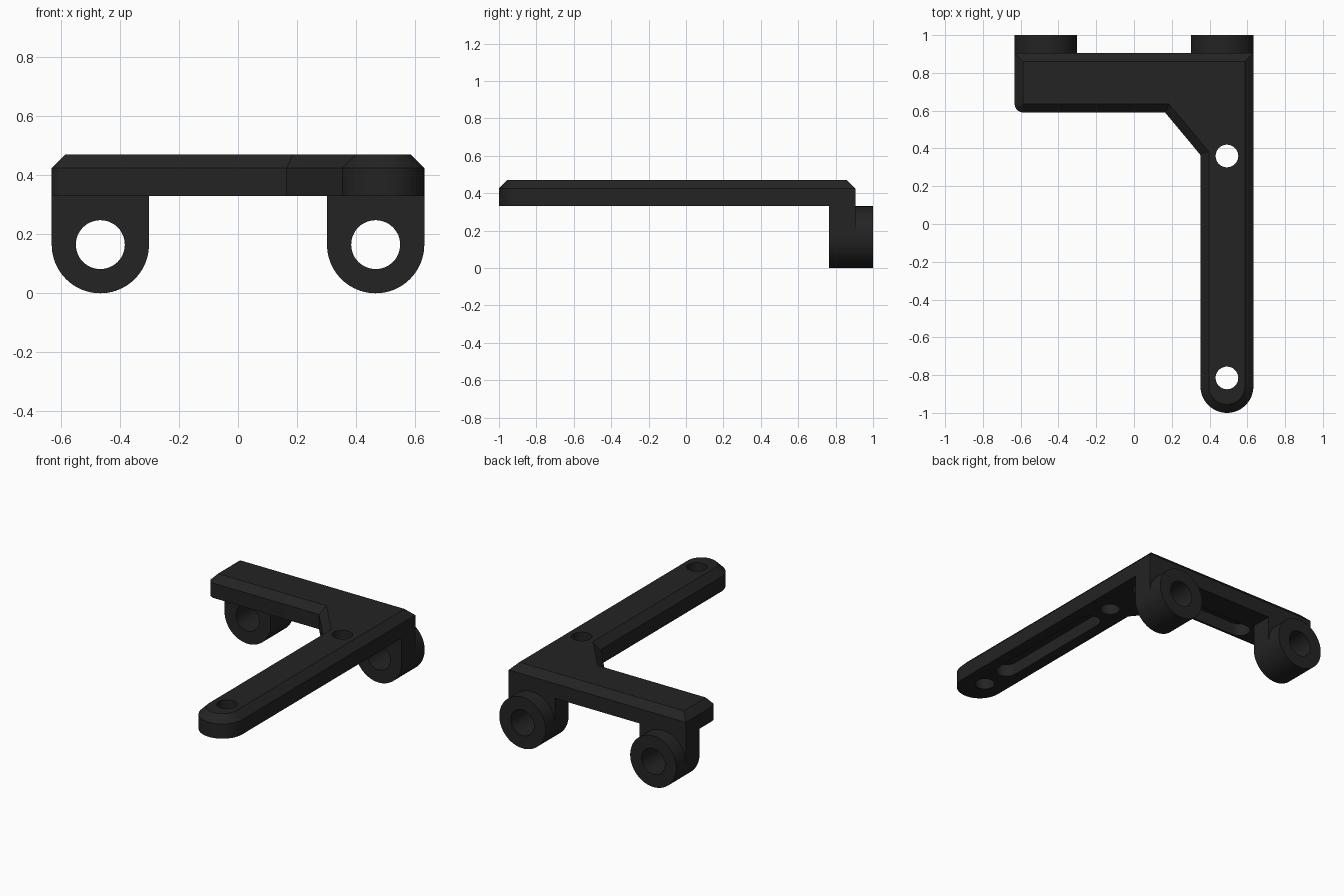
import bpy, bmesh, math
from mathutils import Vector

if "Cube" in bpy.data.objects:
    bpy.data.objects.remove(bpy.data.objects["Cube"])

black = bpy.data.materials.new("black_plastic")
black.diffuse_color = (0.017, 0.017, 0.017, 1)
black.use_nodes = True
black.node_tree.nodes["Principled BSDF"].inputs["Base Color"].default_value = black.diffuse_color


def arc(cx, cy, r, a0, a1, n):
    """Points on an arc, angles in degrees."""
    return [(cx + r * math.cos(math.radians(a0 + (a1 - a0) * i / n)),
             cy + r * math.sin(math.radians(a0 + (a1 - a0) * i / n))) for i in range(n + 1)]


def circle(cx, cy, r, n=48):
    return arc(cx, cy, r, 0, 360, n)[:-1]


def inset(points, d):
    """Move every side of a counter-clockwise outline inwards by d."""
    out = []
    for i, p in enumerate(points):
        a, b, c = Vector(points[i - 1]), Vector(p), Vector(points[(i + 1) % len(points)])
        e, f = (b - a).normalized(), (c - b).normalized()
        n, m = Vector((-e.y, e.x)), Vector((-f.y, f.x))
        out.append(tuple(b + (n + m) * d / (1 + n.dot(m))))
    return out


def loft(name, layers, along_y=False):
    """Solid through stacked outlines: layers = [(outline, height), ...]."""
    bm = bmesh.new()
    rings = []
    for pts, h in layers:
        rings.append([bm.verts.new((u, h, v) if along_y else (u, v, h)) for u, v in pts])
    n = len(rings[0])
    for lo, hi in zip(rings, rings[1:]):
        for i in range(n):
            j = (i + 1) % n
            bm.faces.new((lo[i], lo[j], hi[j], hi[i]))
    bm.faces.new(rings[0][::-1])
    bm.faces.new(rings[-1])
    bmesh.ops.recalc_face_normals(bm, faces=bm.faces)
    mesh = bpy.data.meshes.new(name)
    bm.to_mesh(mesh)
    bm.free()
    mesh.materials.append(black)
    ob = bpy.data.objects.new(name, mesh)
    bpy.context.collection.objects.link(ob)
    return ob


def activate(ob):
    bpy.ops.object.select_all(action='DESELECT')
    ob.select_set(True)
    bpy.context.view_layer.objects.active = ob


def cut(ob, cutters):
    for c in cutters:
        mod = ob.modifiers.new("cut", 'BOOLEAN')
        mod.operation, mod.solver, mod.object = 'DIFFERENCE', 'EXACT', c
        activate(ob)
        bpy.ops.object.modifier_apply(modifier=mod.name)
        bpy.data.objects.remove(c)


def finish(ob):
    activate(ob)
    bpy.ops.object.shade_smooth_by_angle(angle=math.radians(25))


# L-shaped plate with a chamfered top edge
W, ARM_X, R = 0.632, 0.492, 0.14
BOTTOM, TOP, CHAMFER = 0.33, 0.47, 0.045
outline = ([(-W, 0.905)] + arc(-W + 0.047, 0.59 + 0.047, 0.047, 180, 270, 8)
           + [(0.165, 0.59), (ARM_X - R, 0.365)]
           + arc(ARM_X, -1 + R, R, 180, 360, 32) + [(W, 0.905)])
plate = loft("mounting_plate", [(outline, BOTTOM), (outline, TOP - CHAMFER),
                                (inset(outline, CHAMFER), TOP)])

# Screw holes and the two long pockets underneath
holes = [loft("hole_cutter", [(circle(ARM_X, y, 0.06), 0.2), (circle(ARM_X, y, 0.06), 0.6)])
         for y in (-0.815, 0.36)]
S = 0.065
arm_slot = arc(ARM_X, 0.17, S, 0, 180, 16) + arc(ARM_X, -0.61, S, 180, 360, 16)
bar_slot = arc(-0.27, 0.67, S, 90, 270, 16) + arc(0.49, 0.67, S, -90, 90, 16)
pockets = [loft("pocket_cutter", [(s, 0.25), (s, BOTTOM + 0.08)]) for s in (arm_slot, bar_slot)]
cut(plate, holes + pockets)
finish(plate)

# Hinge lugs: rounded tab under the plate plus a round boss at the back
LR = 0.165
for side, x in (("left", -W + LR), ("right", W - LR)):
    tab = arc(x, LR, LR, 180, 360, 40) + [(x + LR, BOTTOM), (x - LR, BOTTOM)]
    ring = circle(x, LR, LR, 80)
    for name, shape, y0, y1 in (("hinge_lug", tab, 0.765, 0.905), ("hinge_boss", ring, 0.905, 1.0)):
        part = loft(f"{side}_{name}", [(shape, y0), (shape, y1)], along_y=True)
        bore = circle(x, LR, 0.083)
        cut(part, [loft("bore_cutter", [(bore, 0.6), (bore, 1.2)], along_y=True)])
        finish(part)
